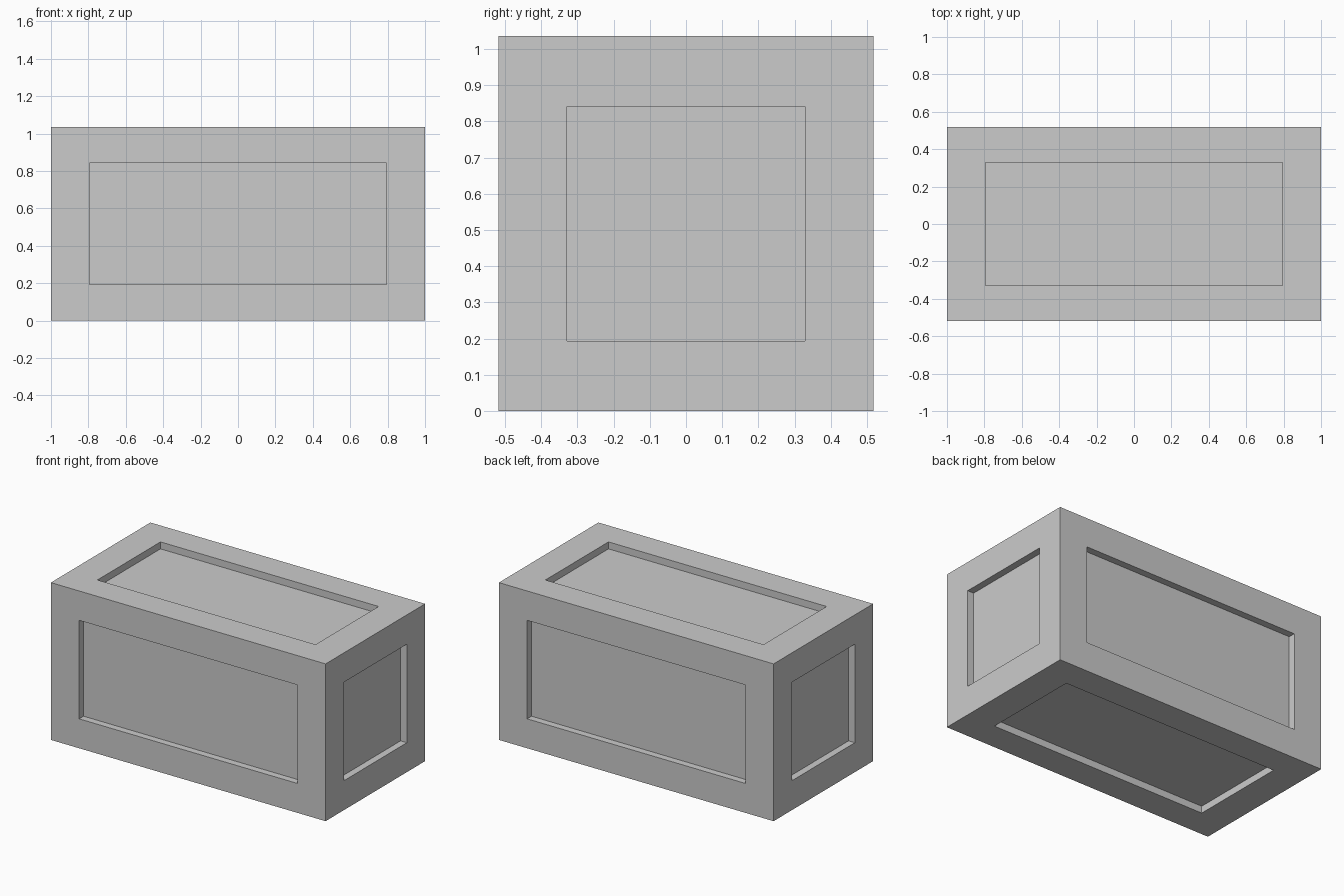
import bpy, bmesh
from mathutils import Vector

if "Cube" in bpy.data.objects:
    bpy.data.objects.remove(bpy.data.objects["Cube"])

HALF = Vector((1.0, 0.5175, 0.5175))     # half size of the crate
PANEL = Vector((0.794, 0.328, 0.324))    # half size of the recessed panels
DEPTH = 0.046                            # recess depth

# Solid block centred on the origin
bm = bmesh.new()
bmesh.ops.create_cube(bm, size=2)
bmesh.ops.scale(bm, vec=HALF, verts=bm.verts)
bm.normal_update()


def place(face, axis, level):
    """Fit a face to the panel outline at the given distance from the centre."""
    for v in face.verts:
        for i in range(3):
            size = level if i == axis else PANEL[i]
            v.co[i] = size if v.co[i] > 0 else -size


# Frame and sunken panel on each of the six sides
for face in list(bm.faces):
    axis = max(range(3), key=lambda i: abs(face.normal[i]))
    bmesh.ops.inset_individual(bm, faces=[face], thickness=0.19)
    place(face, axis, HALF[axis])
    bmesh.ops.inset_individual(bm, faces=[face], thickness=0.01)
    place(face, axis, HALF[axis] - DEPTH)

# Stand the block on the ground
bmesh.ops.translate(bm, vec=(0, 0, HALF.z), verts=bm.verts)
bmesh.ops.recalc_face_normals(bm, faces=bm.faces)
mesh = bpy.data.meshes.new("panelled_crate")
bm.to_mesh(mesh)
bm.free()
bpy.context.collection.objects.link(bpy.data.objects.new("panelled_crate", mesh))
